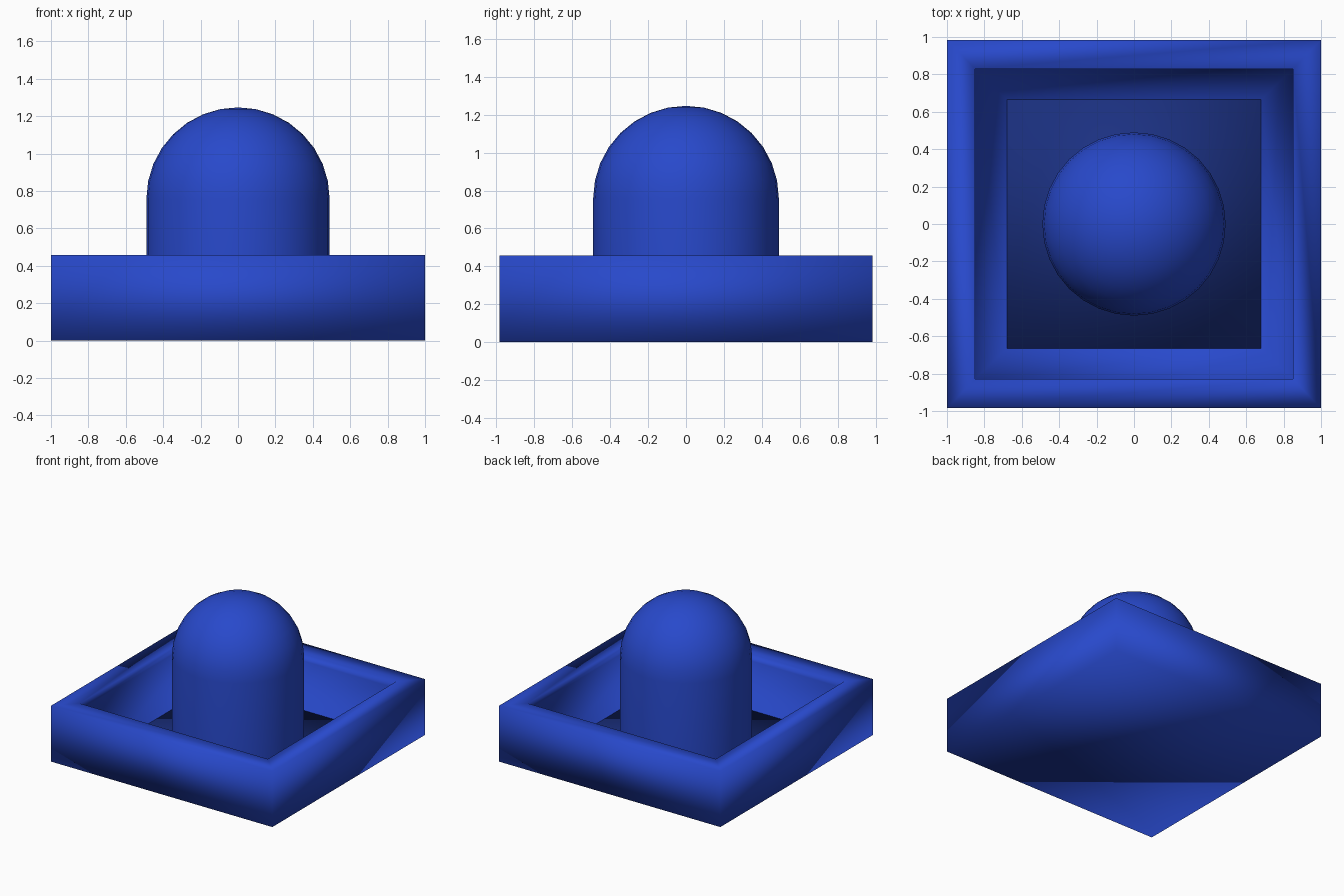
import bpy, bmesh, math

if "Cube" in bpy.data.objects:
    bpy.data.objects.remove(bpy.data.objects["Cube"])


def material(name, rgb):
    m = bpy.data.materials.new(name)
    m.diffuse_color = (*rgb, 1)
    m.use_nodes = True
    m.node_tree.nodes["Principled BSDF"].inputs["Base Color"].default_value = m.diffuse_color
    return m


blue = material("blue", (0.021, 0.066, 0.597))
dark_blue = material("dark blue", (0.011, 0.03, 0.22))


def finish(name, bm, mat):
    """Turn a bmesh into a smooth-shaded object."""
    bmesh.ops.recalc_face_normals(bm, faces=bm.faces)
    for f in bm.faces:
        f.smooth = True
    me = bpy.data.meshes.new(name)
    bm.to_mesh(me)
    bm.free()
    me.materials.append(mat)
    ob = bpy.data.objects.new(name, me)
    bpy.context.collection.objects.link(ob)
    return ob


def loft(bm, rings):
    """Bridge successive vertex rings and cap both ends."""
    rings = [[bm.verts.new(p) for p in r] for r in rings]
    for a, b in zip(rings, rings[1:]):
        n = len(a)
        for i in range(n):
            j = (i + 1) % n
            bm.faces.new((a[i], a[j], b[j], b[i]))
    bm.faces.new(rings[0])
    bm.faces.new(rings[-1])


def rect(x, y, z):
    return [(-x, -y, z), (x, -y, z), (x, y, z), (-x, y, z)]


# tray: outer box, flat rim with a short lip, sloping inner walls
bm = bmesh.new()
loft(bm, [rect(1, 0.985, 0), rect(1, 0.985, 0.457),
          rect(0.85, 0.83, 0.457), rect(0.85, 0.83, 0.40),
          rect(0.68, 0.665, 0.085)])
finish("tray", bm, blue)

# dark floor plate inside the tray
bm = bmesh.new()
loft(bm, [rect(0.68, 0.665, 0.083), rect(0.68, 0.665, 0.09)])
finish("tray_floor", bm, dark_blue)

# domed post: straight cylinder flowing into a hemisphere
R, SIDES, STEPS, SPRING = 0.49, 32, 8, 0.757
profile = [(R, 0.085)]
for k in range(STEPS):
    a = k / STEPS * math.pi / 2
    profile.append((R * math.cos(a), SPRING + R * math.sin(a)))
bm = bmesh.new()
loft(bm, [[(r * math.cos(2 * math.pi * i / SIDES), r * math.sin(2 * math.pi * i / SIDES), z)
           for i in range(SIDES)] for r, z in profile])
# raise the centre of the small top cap to the apex
top = max(bm.faces, key=lambda f: f.calc_center_median().z)
res = bmesh.ops.poke(bm, faces=[top])
res["verts"][0].co.z = SPRING + R
post = finish("domed_post", bm, blue)

# keep the post's hidden base edge crisp
bpy.context.view_layer.objects.active = post
post.select_set(True)
bpy.ops.object.shade_smooth_by_angle(angle=math.radians(40))
